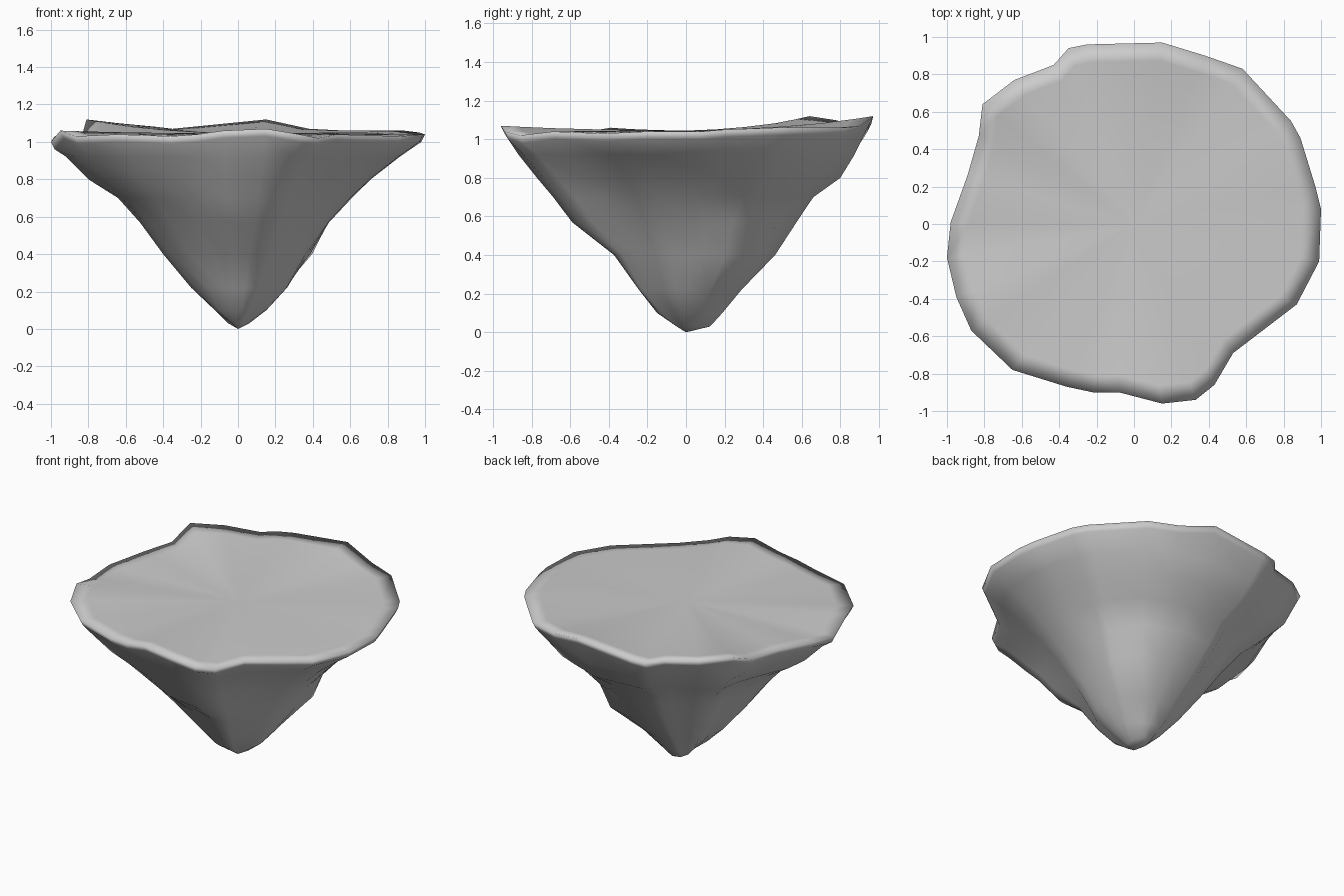
import bpy, bmesh, math

# Rim outline of the rock, clockwise from the right side (x, y, z)
rim = [(1, .08, 1.04), (.99, -.2, 1.04), (.87, -.43, 1.03), (.53, -.69, 1.04),
       (.43, -.86, 1.02), (.33, -.94, 1.04), (.15, -.96, 1.07), (-.08, -.9, 1.06),
       (-.22, -.9, 1.04), (-.36, -.87, 1.03), (-.65, -.78, 1.04), (-.87, -.57, 1.03),
       (-.95, -.39, 1.06), (-1, -.18, 1.0), (-.98, .01, 1.03), (-.89, .26, 1.05),
       (-.83, .47, 1.05), (-.81, .64, 1.12), (-.64, .77, 1.1), (-.43, .85, 1.08),
       (-.35, .94, 1.07), (-.25, .96, 1.08), (.15, .97, 1.12), (.38, .9, 1.07),
       (.58, .83, 1.06), (.84, .55, 1.06), (.89, .46, 1.06), (.97, .2, 1.05)]

# Side profiles: height, then rim fraction towards E, NE, N, NW, W, SW, S, SE
levels = {
    .03: (.05, .08, .14, .07, .03, .04, .05, .05),
    .10: (.15, .17, .20, .16, .11, .15, .16, .14),
    .22: (.26, .28, .30, .27, .25, .25, .25, .27),
    .40: (.36, .50, .47, .41, .40, .40, .39, .38),
    .57: (.48, .55, .60, .53, .52, .54, .64, .51),
    .70: (.60, .68, .68, .64, .63, .68, .74, .62),
    .80: (.70, .80, .83, .76, .80, .80, .82, .74),
    .92: (.86, .90, .90, .90, .92, .91, .91, .88),
}


def fraction(row, x, y):
    """Blend the eight directional profiles at the angle of (x, y)."""
    t = (math.atan2(y, x) % math.tau) / math.tau * 8
    i, f = int(t) % 8, t % 1
    return row[i] * (1 - f) + row[(i + 1) % 8] * f


bm = bmesh.new()
rings = []
# Tapering underside
for z, row in levels.items():
    rings.append([bm.verts.new((x * fraction(row, x, y), y * fraction(row, x, y), z))
                  for x, y, _ in rim])
# Thin rim edge, then the gently uneven top
rings.append([bm.verts.new((x * .98, y * .98, z - .04)) for x, y, z in rim])
rings.append([bm.verts.new(p) for p in rim])
for s, keep in ((.9, .8), (.72, .5), (.48, .25), (.24, .08)):
    rings.append([bm.verts.new((x * s, y * s, 1.045 + (z - 1.045) * keep)) for x, y, z in rim])

n = len(rim)
for a, b in zip(rings, rings[1:]):
    for i in range(n):
        j = (i + 1) % n
        bm.faces.new((a[i], a[j], b[j], b[i]))
# Close the tip and the middle of the top
for ring, z in ((rings[0], 0), (rings[-1], 1.045)):
    c = bm.verts.new((0, 0, z))
    for i in range(n):
        bm.faces.new((c, ring[i], ring[(i + 1) % n]))
bmesh.ops.recalc_face_normals(bm, faces=bm.faces)
for f in bm.faces:
    f.smooth = True

mesh = bpy.data.meshes.new("floating_rock")
bm.to_mesh(mesh)
bm.free()
bpy.context.collection.objects.link(bpy.data.objects.new("floating_rock", mesh))
